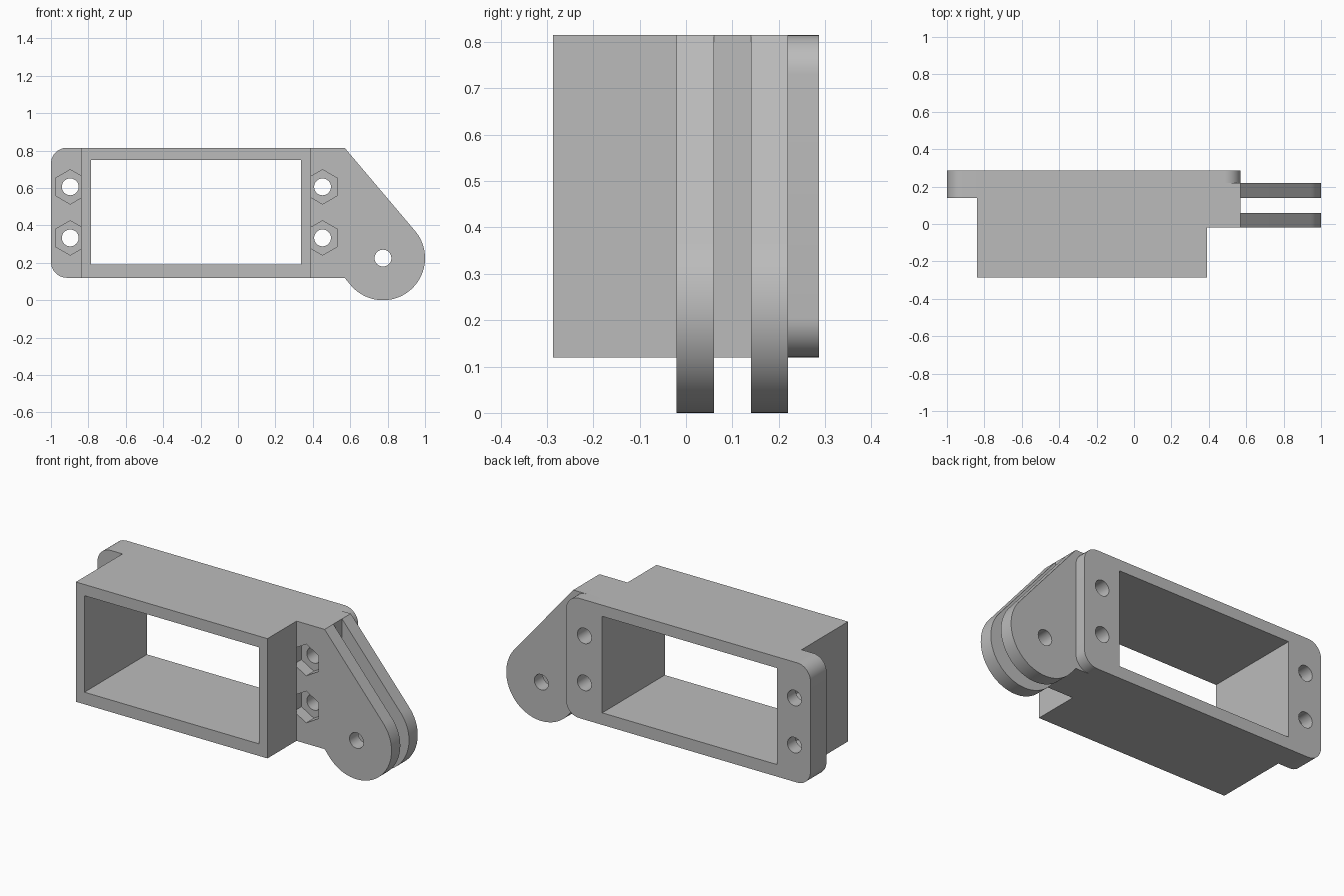
import bpy
import bmesh
from math import acos, atan2, cos, hypot, pi, sin

cube = bpy.data.objects.get("Cube")
if cube:
    bpy.data.objects.remove(cube, do_unlink=True)

# Main dimensions
BOTTOM, TOP = 0.12, 0.815
FRONT, BACK = -0.287, 0.287
LUG_FRONT, LUG_BACK = -0.02, 0.22
FLANGE_FRONT = 0.14
SHOULDER = 0.57
PIVOT, LUG_RADIUS = (0.775, 0.225), 0.225
HOLE_RADIUS, NUT_RADIUS, NUT_DEPTH = 0.045, 0.092, 0.07


def arc(centre, radius, start, end, steps):
    """Points along an arc in the x-z plane."""
    angles = [start + (end - start) * i / steps for i in range(steps + 1)]
    return [(centre[0] + radius * cos(a), centre[1] + radius * sin(a)) for a in angles]


def circle(centre, radius, sides, turn=0):
    return arc(centre, radius, turn, turn + 2 * pi, sides)[:-1]


def rect(x0, x1, z0, z1):
    return [(x0, z0), (x1, z0), (x1, z1), (x0, z1)]


def rounded_rect(x0, x1, z0, z1, r=0.085):
    corners = [(x1 - r, z1 - r), (x0 + r, z1 - r), (x0 + r, z0 + r), (x1 - r, z0 + r)]
    return [p for i, c in enumerate(corners)
            for p in arc(c, r, i * pi / 2, (i + 1) * pi / 2, 10)]


def prism(name, outline, y0, y1):
    """Extrude an x-z outline from y0 to y1."""
    bm = bmesh.new()
    face = bm.faces.new([bm.verts.new((x, y0, z)) for x, z in outline])
    extruded = bmesh.ops.extrude_face_region(bm, geom=[face])["geom"]
    for v in extruded:
        if isinstance(v, bmesh.types.BMVert):
            v.co.y = y1
    bmesh.ops.recalc_face_normals(bm, faces=bm.faces)
    mesh = bpy.data.meshes.new(name)
    bm.to_mesh(mesh)
    bm.free()
    obj = bpy.data.objects.new(name, mesh)
    bpy.context.collection.objects.link(obj)
    return obj


def combine(target, tool, operation):
    """Apply a boolean and remove the tool."""
    mod = target.modifiers.new("boolean", "BOOLEAN")
    mod.operation, mod.solver, mod.object = operation, "EXACT", tool
    bpy.context.view_layer.objects.active = target
    bpy.ops.object.modifier_apply(modifier=mod.name)
    bpy.data.objects.remove(tool, do_unlink=True)


def tangent_angle(point, side):
    """Angle on the lug circle where a line from the point touches it."""
    dx, dz = point[0] - PIVOT[0], point[1] - PIVOT[1]
    return atan2(dz, dx) + side * acos(LUG_RADIUS / hypot(dx, dz))


# Lug outline: sloped shoulder, round end, back to the lower shoulder
upper, lower = (SHOULDER, TOP), (SHOULDER, BOTTOM)
start, end = tangent_angle(upper, -1), tangent_angle(lower, 1)
while end > start:
    end -= 2 * pi
lug = [(0.5, TOP), upper] + arc(PIVOT, LUG_RADIUS, start, end, 48) + [lower, (0.5, BOTTOM)]

# Solid parts of the bracket
bracket = prism("servo_bracket", rect(-0.84, 0.39, BOTTOM, TOP), FRONT, BACK)
solids = [
    ("lug_block", rect(0.3, SHOULDER, BOTTOM, TOP), LUG_FRONT, LUG_BACK),
    ("back_plate", rounded_rect(-1, SHOULDER, BOTTOM, TOP), LUG_BACK - 0.01, BACK),
    ("side_flange", rounded_rect(-1, -0.6, BOTTOM, TOP), FLANGE_FRONT, BACK),
    ("front_lug", lug, LUG_FRONT, 0.06),
    ("rear_lug", lug, 0.14, LUG_BACK),
]
for part in solids:
    combine(bracket, prism(*part), "UNION")

# Central opening and pivot hole
combine(bracket, prism("opening", rect(-0.785, 0.337, 0.19, 0.75), -1, 1), "DIFFERENCE")
combine(bracket, prism("pivot_hole", circle(PIVOT, HOLE_RADIUS, 32), -1, 1), "DIFFERENCE")

# Screw holes with hexagonal nut pockets
for x, face_y in ((-0.897, FLANGE_FRONT), (0.452, LUG_FRONT)):
    for z in (0.333, 0.606):
        pocket = prism("nut_pocket", circle((x, z), NUT_RADIUS, 6, pi / 6),
                       face_y - 0.0005, face_y + NUT_DEPTH)
        combine(bracket, pocket, "DIFFERENCE")
        hole = prism("screw_hole", circle((x, z), HOLE_RADIUS, 32), face_y + 0.01, 1)
        combine(bracket, hole, "DIFFERENCE")

# Material and shading
grey = bpy.data.materials.new("plain grey")
grey.use_nodes = True
colour = (0.5, 0.5, 0.5, 1)
grey.diffuse_color = colour
grey.node_tree.nodes["Principled BSDF"].inputs["Base Color"].default_value = colour
bracket.data.materials.clear()
bracket.data.materials.append(grey)

bpy.ops.object.select_all(action="DESELECT")
bracket.select_set(True)
bpy.context.view_layer.objects.active = bracket
bpy.ops.object.shade_smooth_by_angle(angle=pi / 6)
